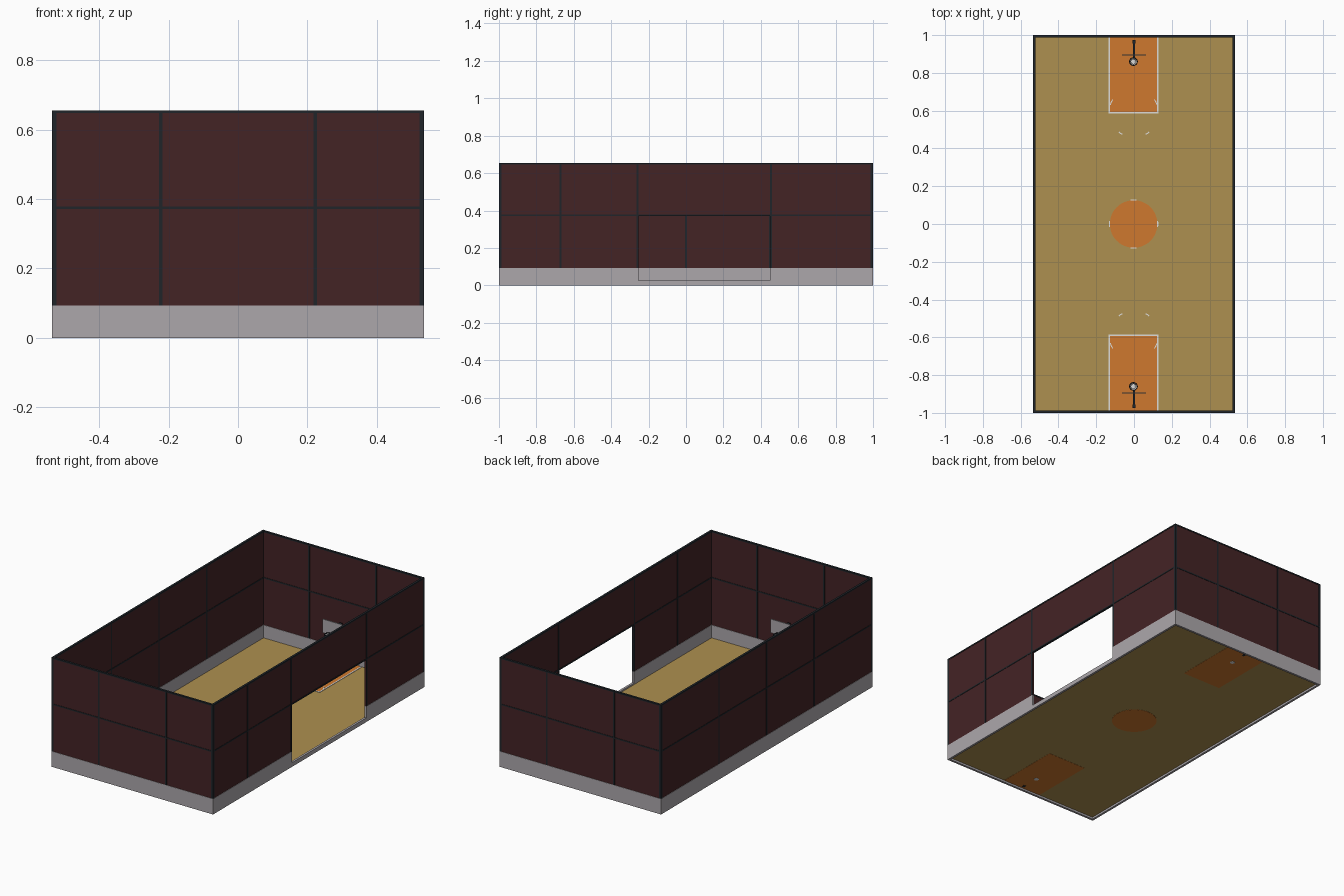
import bpy, bmesh, math
from mathutils import Matrix, Vector

if "Cube" in bpy.data.objects:
    bpy.data.objects.remove(bpy.data.objects["Cube"])


def material(name, r, g, b):
    lin = [((c / 255 + 0.055) / 1.055) ** 2.4 if c > 10 else c / 255 / 12.92 for c in (r, g, b)]
    m = bpy.data.materials.new(name)
    m.diffuse_color = (*lin, 1)
    m.use_nodes = True
    m.node_tree.nodes["Principled BSDF"].inputs["Base Color"].default_value = m.diffuse_color
    return m


RED = material("dark_red", 68, 35, 37)
GREY = material("concrete_grey", 172, 167, 171)
DARK = material("dark_steel", 32, 37, 42)
TAN = material("wood_tan", 174, 144, 80)
ORANGE = material("court_orange", 207, 121, 46)
WHITE = material("line_white", 222, 220, 216)

X, Y, H = 0.535, 1.0, 0.655       # outer half sizes and height
BASE, MID = 0.093, 0.375          # base height, middle rail height
T = 0.013                         # wall thickness
Y0, Y1, SILL = -0.255, 0.45, 0.025  # doorway in the right wall


def make(name, bm, mat):
    bmesh.ops.recalc_face_normals(bm, faces=bm.faces)
    me = bpy.data.meshes.new(name)
    bm.to_mesh(me)
    bm.free()
    me.materials.append(mat)
    ob = bpy.data.objects.new(name, me)
    bpy.context.collection.objects.link(ob)
    return ob


def boxes(name, mat, items):
    """One object from boxes given as (x0, x1, y0, y1, z0, z1)."""
    bm = bmesh.new()
    for x0, x1, y0, y1, z0, z1 in items:
        mtx = Matrix.Translation(((x0 + x1) / 2, (y0 + y1) / 2, (z0 + z1) / 2)) @ \
            Matrix.Diagonal((x1 - x0, y1 - y0, z1 - z0, 1))
        bmesh.ops.create_cube(bm, size=1, matrix=mtx)
    return make(name, bm, mat)


def arcs(name, mat, items, z0, z1):
    """Flat ring pieces given as (cx, cy, inner, outer, start, end) in degrees."""
    bm = bmesh.new()
    for cx, cy, ri, ro, a0, a1 in items:
        n = max(2, int(abs(a1 - a0) / 10))
        rows = []
        for i in range(n + 1):
            a = math.radians(a0 + (a1 - a0) * i / n)
            rows.append([bm.verts.new((cx + r * math.cos(a), cy + r * math.sin(a), z))
                         for r, z in ((ri, z0), (ro, z0), (ro, z1), (ri, z1))])
        for p, q in zip(rows, rows[1:]):
            for k in range(4):
                bm.faces.new((p[k], p[(k + 1) % 4], q[(k + 1) % 4], q[k]))
        bm.faces.new(rows[0])
        bm.faces.new(rows[-1][::-1])
    return make(name, bm, mat)


def cylinder(name, mat, r1, r2, loc, depth, caps=True, seg=32):
    bm = bmesh.new()
    bmesh.ops.create_cone(bm, cap_ends=caps, segments=seg, radius1=r1, radius2=r2,
                          depth=depth, matrix=Matrix.Translation(loc))
    return make(name, bm, mat)


# concrete base, notched at the doorway
boxes("base_wall", GREY, [
    (-X, X, -Y, -Y + T, 0, BASE), (-X, X, Y - T, Y, 0, BASE),
    (-X, -X + T, -Y + T, Y - T, 0, BASE),
    (X - T, X, -Y + T, Y0, 0, BASE), (X - T, X, Y1, Y - T, 0, BASE),
    (X - T, X, Y0, Y1, 0, SILL)])

# thin red panels set just inside the frame
g = 0.002
boxes("wall_panels", RED, [
    (-X + g, X - g, -Y + g, -Y + T - g, BASE, H - g),
    (-X + g, X - g, Y - T + g, Y - g, BASE, H - g),
    (-X + g, -X + T - g, -Y + T, Y - T, BASE, H - g),
    (X - T + g, X - g, -Y + T, Y0, BASE, MID),
    (X - T + g, X - g, Y1, Y - T, BASE, MID),
    (X - T + g, X - g, -Y + T, Y - T, MID, H - g)])

# steel posts
w = 0.005
posts = []
for sy in (-1, 1):
    ya, yb = sorted((sy * Y, sy * (Y - T)))
    posts += [(x - w, x + w, ya, yb, BASE, H) for x in (-X + w, -0.222, 0.222, X - w)]
for sx, ys in ((1, (-Y + w, -0.67, Y0 - w, Y1 + w, Y - w)), (-1, (-Y + w, -0.45, 0, 0.45, Y - w))):
    xa, xb = sorted((sx * X, sx * (X - T)))
    posts += [(xa, xb, y - w, y + w, BASE, H) for y in ys]
boxes("frame_posts", DARK, posts)

# steel rails at mid height and on top
rails = []
for z0, z1, t in ((MID - 0.004, MID + 0.004, T), (H - 0.008, H, T)):
    for s in (-1, 1):
        ya, yb = sorted((s * Y, s * (Y - t)))
        xa, xb = sorted((s * X, s * (X - t)))
        rails += [(-X, X, ya, yb, z0, z1), (xa, xb, -Y + t, Y - t, z0, z1)]
boxes("frame_rails", DARK, rails)

# court floor with painted keys and centre circle, seen from both sides
boxes("court_floor", TAN, [(-X + T, X - T, -Y + T, Y - T, 0.012, 0.016)])
KX0, KX1, KY = -0.131, 0.127, 0.59
boxes("painted_keys", ORANGE, [
    (KX0, KX1, KY, Y - T, 0.011, 0.017), (KX0, KX1, -Y + T, -KY, 0.011, 0.017)])
cylinder("centre_circle", ORANGE, 0.126, 0.126, (-0.002, 0, 0.014), 0.006, seg=48)

# white court lines
lw = 0.004
lines = []
for s in (-1, 1):
    a, b = sorted((s * (KY - lw), s * (Y - T)))
    lines += [(x - lw, x + lw, a, b, 0.0125, 0.018) for x in (KX0, KX1)]
    lines.append((KX0, KX1, *sorted((s * (KY - lw), s * (KY + lw))), 0.0125, 0.018))
boxes("key_lines", WHITE, lines)
marks = []
for s in (-1, 1):
    for a in (52, 118):
        marks.append((0, s * KY, 0.128, 0.134, -s * a, -s * (a + 10)))
    for a in (18, 148):
        marks.append((-0.002, s * KY, 0.128, 0.133, s * a, s * (a + 14)))
for a in (0, 90, 180, 270):
    marks.append((-0.002, 0, 0.125, 0.131, a - 7, a + 7))
arcs("arc_marks", WHITE, marks, 0.0125, 0.018)

# hoops at both ends
for s, end in ((1, "back"), (-1, "front")):
    def yr(a, b):
        return sorted((s * a, s * b))
    boxes(end + "_hoop_post", DARK, [
        (-0.008, 0.008, *yr(0.955, 0.975), 0.01, 0.25),
        (-0.005, 0.005, *yr(0.897, 0.975), 0.235, 0.25),
        (-0.005, 0.005, *yr(0.88, 0.897), 0.219, 0.225)])
    boxes(end + "_backboard", GREY, [(-0.064, 0.064, *yr(0.892, 0.898), 0.205, 0.287)])
    c = s * 0.86
    arcs(end + "_hoop_ring", DARK, [(-0.003, c, 0.019, 0.023, 0, 360)], 0.219, 0.225)
    cylinder(end + "_hoop_net", WHITE, 0.012, 0.019, (-0.003, c, 0.202), 0.036, caps=False, seg=16)
    cylinder(end + "_floor_spot", WHITE, 0.014, 0.014, (-0.003, c, 0.014), 0.008, seg=16)
